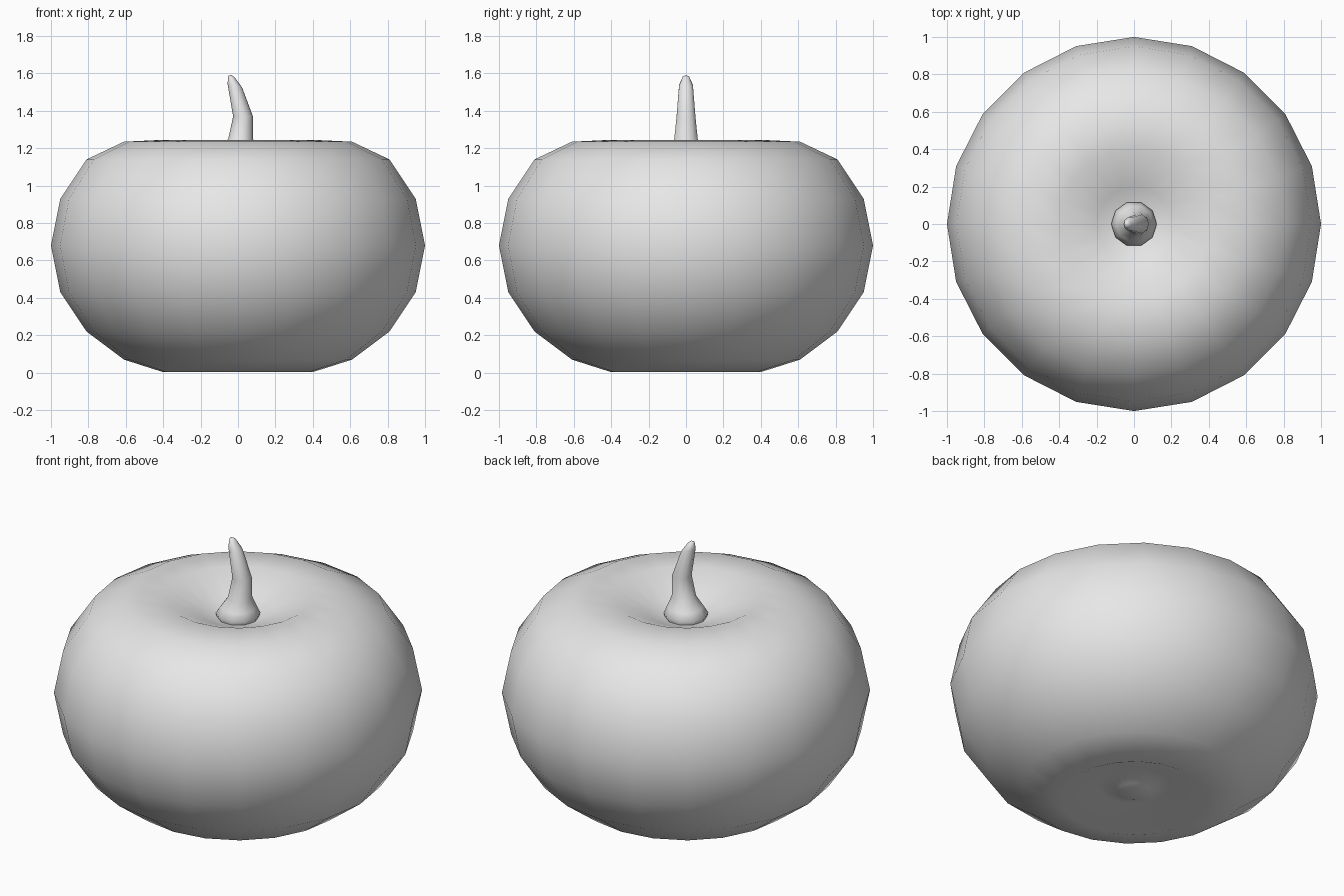
import bpy
import bmesh
from math import sin, cos, tau

cube = bpy.data.objects.get("Cube")
if cube:
    bpy.data.objects.remove(cube, do_unlink=True)

grey = bpy.data.materials.new("light grey")
grey.use_nodes = True
grey.diffuse_color = (0.8, 0.8, 0.8, 1)
grey.node_tree.nodes["Principled BSDF"].inputs["Base Color"].default_value = (0.8, 0.8, 0.8, 1)


def loft(name, rings, sides, start, end):
    """Skin round rings (centre x, z, radius, x tilt) between two end points."""
    bm = bmesh.new()
    loops = []
    for cx, z, r, tilt in rings:
        angles = [tau * i / sides for i in range(sides)]
        loops.append([bm.verts.new((cx + r * cos(a), r * sin(a), z + tilt * cos(a)))
                      for a in angles])
    bottom, top = bm.verts.new(start), bm.verts.new(end)
    for i in range(sides):
        j = (i + 1) % sides
        for low, high in zip(loops, loops[1:]):
            bm.faces.new((low[i], low[j], high[j], high[i]))
        bm.faces.new((bottom, loops[0][j], loops[0][i]))
        bm.faces.new((top, loops[-1][i], loops[-1][j]))
    for face in bm.faces:
        face.smooth = True
    mesh = bpy.data.meshes.new(name)
    bm.to_mesh(mesh)
    bm.free()
    mesh.materials.append(grey)
    obj = bpy.data.objects.new(name, mesh)
    bpy.context.collection.objects.link(obj)
    return obj


# Squat round body with a dimple at each end
profile = [(0.09, 0.045), (0.2, 0.085), (0.4, 0.003), (0.61, 0.07), (0.81, 0.22),
           (0.95, 0.43), (1.0, 0.68), (0.95, 0.93), (0.81, 1.14), (0.61, 1.235),
           (0.4, 1.245), (0.2, 1.155), (0.09, 1.12)]
loft("pumpkin_body", [(0, z, r, 0) for r, z in profile], 20, (0, 0, 0.035), (0, 0, 1.11))

# Bent stem with a flared foot
stem = [(0, 1.09, 0.1, 0), (0, 1.15, 0.122, 0), (0.005, 1.19, 0.1, 0),
        (0.014, 1.25, 0.066, 0), (0.027, 1.37, 0.053, 0),
        (-0.017, 1.535, 0.039, -0.01), (-0.034, 1.582, 0.018, -0.005)]
loft("stem", stem, 10, (0, 0, 1.08), (-0.035, 0, 1.592))
